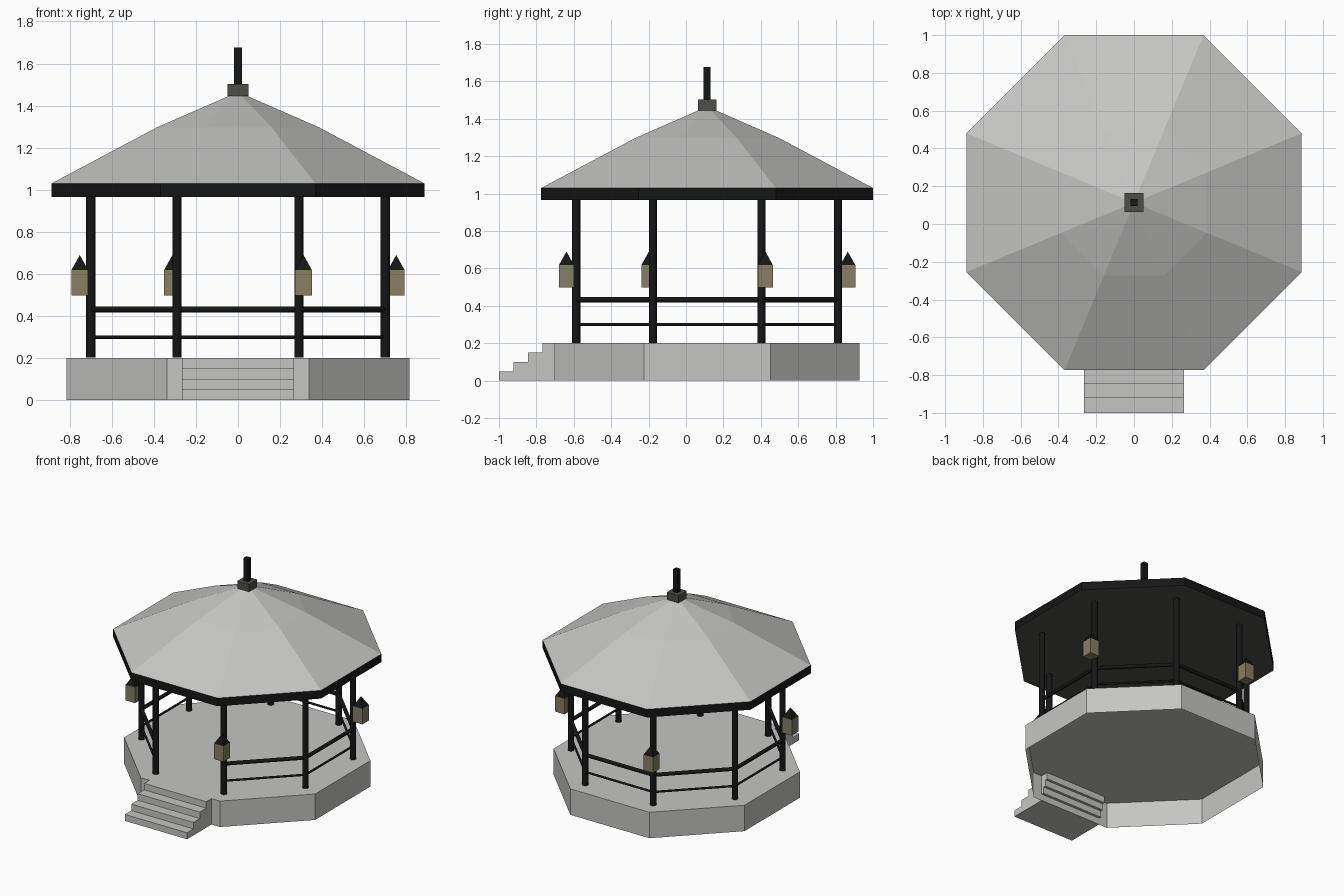
import bpy, bmesh, math
from mathutils import Vector

if "Cube" in bpy.data.objects:
    bpy.data.objects.remove(bpy.data.objects["Cube"])

CY = 0.113                      # y of the octagon centre
C8 = math.cos(math.pi / 8)


def mat(name, col):
    m = bpy.data.materials.new(name)
    m.diffuse_color = (*col, 1)
    m.use_nodes = True
    m.node_tree.nodes["Principled BSDF"].inputs["Base Color"].default_value = m.diffuse_color
    return m


STONE = mat("pale grey stone", (0.56, 0.56, 0.55))
DARK = mat("black iron", (0.0075, 0.0077, 0.008))
LAMP = mat("lantern glass", (0.245, 0.21, 0.13))
CAP = mat("dark grey timber", (0.075, 0.075, 0.068))


def finish(bm, name, material, outward=True):
    if outward:
        bmesh.ops.recalc_face_normals(bm, faces=bm.faces)
    me = bpy.data.meshes.new(name)
    bm.to_mesh(me)
    bm.free()
    ob = bpy.data.objects.new(name, me)
    me.materials.append(material)
    bpy.context.collection.objects.link(ob)
    return ob


def box(name, lo, hi, material):
    bm = bmesh.new()
    bmesh.ops.create_cube(bm, size=1)
    for v in bm.verts:
        v.co = [(a + b) / 2 + c * (b - a) for a, b, c in zip(lo, hi, v.co)]
    return finish(bm, name, material)


def octagon(name, rings, material, bottom, top):
    """Loft octagons given as (apothem, z)."""
    bm = bmesh.new()
    loops = []
    for ap, z in rings:
        r = ap / C8
        loops.append([bm.verts.new((r * math.cos(a), CY + r * math.sin(a), z))
                      for a in [math.pi * (2 * k + 1) / 8 for k in range(8)]])
    for l, u in zip(loops, loops[1:]):
        for k in range(8):
            j = (k + 1) % 8
            bm.faces.new((l[k], l[j], u[j], u[k]))
    if bottom:
        bm.faces.new(loops[0][::-1])
    if top:
        bm.faces.new(loops[-1])
    return finish(bm, name, material, False)


def rod(name, a, b, r, material):
    a, b = Vector(a), Vector(b)
    d = b - a
    bpy.ops.mesh.primitive_cylinder_add(
        vertices=12, radius=r, depth=d.length, location=(a + b) / 2,
        rotation=d.to_track_quat('Z', 'Y').to_euler())
    ob = bpy.context.object
    ob.name = name
    ob.data.materials.append(material)
    bpy.ops.object.shade_smooth_by_angle(angle=math.radians(40))


def around(k, r, z):
    a = math.pi * (2 * k + 1) / 8
    return Vector((r * math.cos(a), CY + r * math.sin(a), z))


# platform, open underneath
octagon("platform", [(0.815, 0), (0.815, 0.2)], STONE, False, True)

# steps
for i in range(4):
    box(f"step_{i + 1}", (-0.265, -1 + 0.078 * i, 0.05 * i),
        (0.265, -0.70 + 0.02 * i, 0.05 * (i + 1)), STONE)

# posts and rails (front bay, between posts 5 and 6, stays open)
R = 0.758
for k in range(8):
    rod(f"post_{k + 1}", around(k, R, 0.202), around(k, R, 0.975), 0.022, DARK)
    if k != 5:
        for nm, z, r in (("top_rail", 0.432, 0.014), ("lower_rail", 0.30, 0.008)):
            rod(f"{nm}_{k + 1}", around(k, R, z), around(k + 1, R, z), r, DARK)

# lanterns on every other post
for k in (0, 2, 4, 6):
    c = around(k, 0.814, 0)
    h = 0.04
    box(f"lantern_{k}", (c.x - h, c.y - h, 0.498), (c.x + h, c.y + h, 0.618), LAMP)
    bm = bmesh.new()
    base = [bm.verts.new((c.x + sx * h, c.y + sy * h, 0.618))
            for sx, sy in ((-1, -1), (1, -1), (1, 1), (-1, 1))]
    tip = bm.verts.new((c.x, c.y, 0.69))
    bm.faces.new(base[::-1])
    for j in range(4):
        bm.faces.new((base[j], base[(j + 1) % 4], tip))
    finish(bm, f"lantern_cap_{k}", DARK)

# roof: dark eave band, flat timber ceiling and two-pitch covering
octagon("eave_band", [(0.887, 0.967), (0.887, 1.03)], DARK, False, False)
ceiling = octagon("ceiling", [(0.887, 0.967), (0.880, 0.969)], CAP, True, False)
octagon("roof", [(0.887, 1.03), (0.385, 1.297), (0.03, 1.452)], STONE, False, True)

# finial
box("finial_block", (-0.05, CY - 0.05, 1.445), (0.05, CY + 0.05, 1.502), CAP)
box("finial_rod", (-0.019, CY - 0.019, 1.50), (0.019, CY + 0.019, 1.676), DARK)
